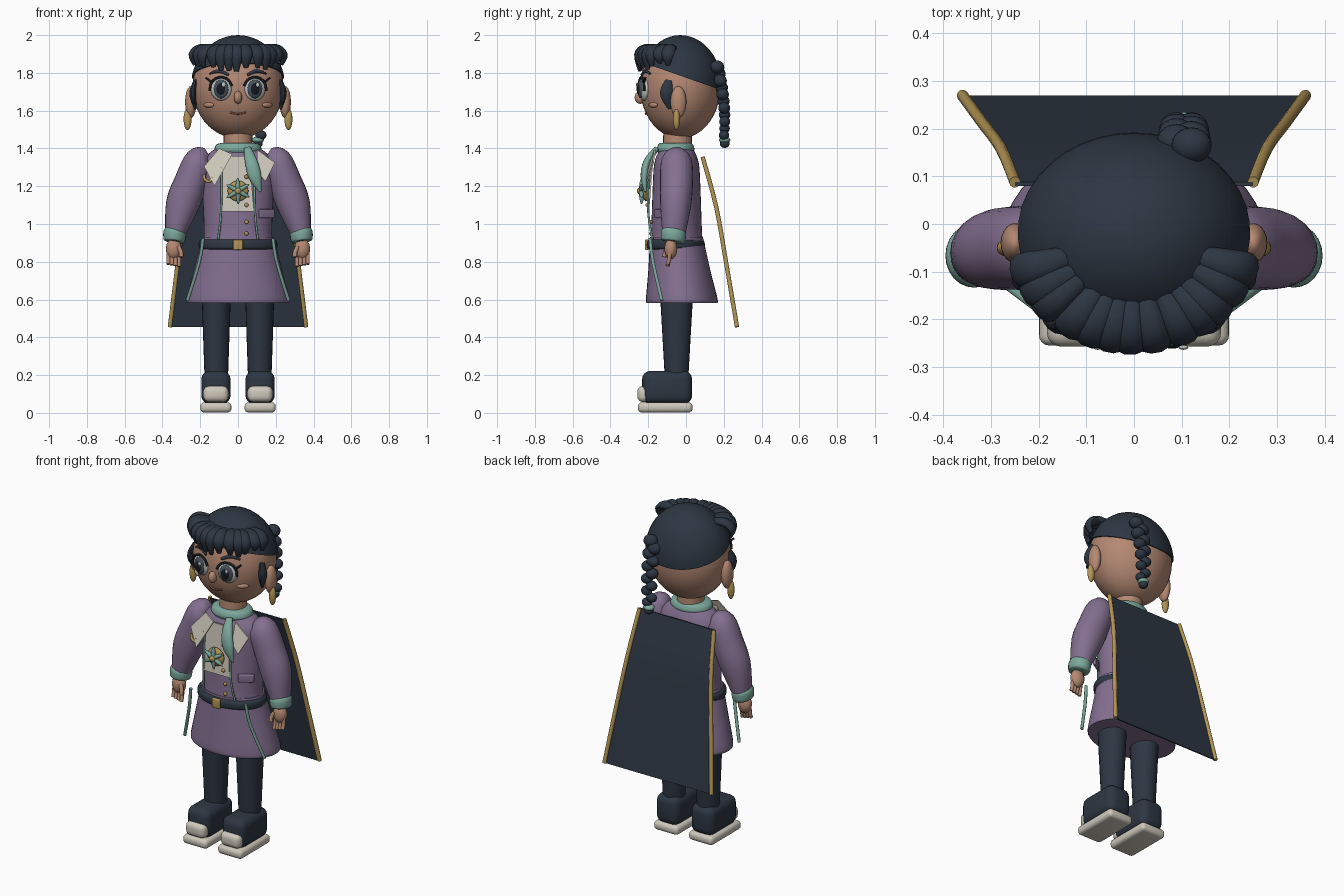
import bpy, bmesh, math, random
from mathutils import Vector, Matrix, Euler

random.seed(4)
if "Cube" in bpy.data.objects:
    bpy.data.objects.remove(bpy.data.objects["Cube"], do_unlink=True)


def material(name, *rgb):
    m = bpy.data.materials.new(name)
    m.use_nodes = True
    m.diffuse_color = (*rgb, 1)
    m.node_tree.nodes["Principled BSDF"].inputs["Base Color"].default_value = (*rgb, 1)
    return m


navy = material("navy", .026, .037, .055)
purple = material("dusty_purple", .23, .16, .28)
teal = material("sea_green", .2, .39, .33)
skin = material("warm_skin", .46, .25, .17)
cream = material("cream", .62, .58, .5)
gold = material("old_gold", .45, .3, .09)
eye_white = material("eye_white", .55, .57, .55)
iris = material("iris_grey", .06, .08, .1)
black = material("ink", .008, .01, .015)
lip = material("lip_brown", .25, .09, .06)


def make(name, bm, mat, angle=40):
    bmesh.ops.recalc_face_normals(bm, faces=bm.faces)
    mesh = bpy.data.meshes.new(name)
    bm.to_mesh(mesh)
    bm.free()
    mesh.materials.append(mat)
    obj = bpy.data.objects.new(name, mesh)
    bpy.context.collection.objects.link(obj)
    bpy.ops.object.select_all(action="DESELECT")
    bpy.context.view_layer.objects.active = obj
    obj.select_set(True)
    bpy.ops.object.shade_smooth_by_angle(angle=math.radians(angle))
    return obj


def placed(loc, size, rot=(0, 0, 0)):
    return Matrix.LocRotScale(Vector(loc), Euler(rot), Vector(size))


def ellipsoid(name, loc, radii, mat, rot=(0, 0, 0), detail=20):
    bm = bmesh.new()
    bmesh.ops.create_uvsphere(bm, u_segments=detail, v_segments=detail // 2 + 2,
                              radius=1, matrix=placed(loc, radii, rot))
    return make(name, bm, mat)


def box(name, loc, size, mat, bevel, rot=(0, 0, 0)):
    bm = bmesh.new()
    bmesh.ops.create_cube(bm, size=1, matrix=placed(loc, size, rot))
    bmesh.ops.bevel(bm, geom=bm.edges[:], offset=bevel, segments=4,
                    profile=.5, affect="EDGES")
    return make(name, bm, mat, 50)


def plate(name, points, mat, thickness=-.009):
    bm = bmesh.new()
    face = bm.faces.new([bm.verts.new(p) for p in points])
    new = bmesh.ops.extrude_face_region(bm, geom=[face], use_keep_orig=True)["geom"]
    bmesh.ops.translate(bm, vec=(0, thickness, 0),
                        verts=[g for g in new if isinstance(g, bmesh.types.BMVert)])
    return make(name, bm, mat, 20)


def smooth_path(p, steps):
    out = []
    for i in range(len(p) - 1):
        a, b, c, d = p[max(i - 1, 0)], p[i], p[i + 1], p[min(i + 2, len(p) - 1)]
        for k in range(steps):
            t = k / steps
            out.append([y + t * (z - x) / 2 + t * t * (x - 2.5 * y + 2 * z - w / 2)
                        + t ** 3 * (1.5 * (y - z) + (w - x) / 2)
                        for x, y, z, w in zip(a, b, c, d)])
    return out + [list(p[-1])]


# Sweep an ellipse along a path whose points are x, y, z, half width, half depth
def sweep(name, points, mat, side=(1, 0, 0), level=False, sides=16, steps=4):
    path = smooth_path(points, steps)
    bm, rings = bmesh.new(), []
    for i, (x, y, z, a, b) in enumerate(path):
        t = Vector(path[min(i + 1, len(path) - 1)][:3]) - Vector(path[max(i - 1, 0)][:3])
        t = Vector((0, 0, 1)) if level else t.normalized()
        u = Vector(side)
        u = (u - t * u.dot(t)).normalized()
        v = t.cross(u)
        angles = [math.tau * k / sides for k in range(sides)]
        rings.append([bm.verts.new(Vector((x, y, z)) + u * max(a, .001) * math.cos(q)
                                   + v * max(b, .001) * math.sin(q)) for q in angles])
    for r, q in zip(rings, rings[1:]):
        for k in range(sides):
            n = (k + 1) % sides
            bm.faces.new((r[k], r[n], q[n], q[k]))
    bm.faces.new(rings[0])
    bm.faces.new(rings[-1])
    return make(name, bm, mat, 50)


def tube(name, points, r, mat, side=(1, 0, 0)):
    return sweep(name, [(*p, r, r) for p in points], mat, side, sides=10)


def face_y(x, z):
    return -.03 - .212 * math.sqrt(1 - (x / .24) ** 2 - ((z - 1.725) / .272) ** 2)


# Head, neck and collar
ellipsoid("head", (0, -.03, 1.725), (.24, .212, .272), skin, detail=40)
sweep("neck", [(0, -.045, 1.38, .078, .078), (0, -.045, 1.52, .074, .074)], skin, level=True, sides=24)
sweep("collar", [(0, -.055, 1.375, .115, .09), (0, -.055, 1.395, .125, .1),
                 (0, -.055, 1.42, .115, .092), (0, -.055, 1.43, .085, .08)], teal, level=True, sides=28)

# Hair cap cut along a sloping hairline
bm = bmesh.new()
bmesh.ops.create_uvsphere(bm, u_segments=40, v_segments=24, radius=1,
                          matrix=placed((0, -.03, 1.725), (.25, .222, .275)))
bmesh.ops.bisect_plane(bm, geom=bm.verts[:] + bm.edges[:] + bm.faces[:], clear_inner=True,
                       plane_co=(0, -.03, 1.785), plane_no=(0, .33, .94))
bmesh.ops.holes_fill(bm, edges=[e for e in bm.edges if e.is_boundary], sides=0)
make("hair_cap", bm, navy)

# Fringe locks fanned around the brow
for i in range(13):
    a = math.radians(-70 + i * 140 / 12 + random.uniform(-3, 3))
    dx, dy = math.sin(a), -math.cos(a)
    tip = 1.805 + .04 * abs(dx) ** 3 + random.uniform(0, .025)
    profile = [(.5, 1.925, .02, .015), (.85, 1.93, .034, .024),
               (1.04, 1.895, .036, .022), (1, tip, .012, .008)]
    sweep("fringe_lock", [(dx * .242 * r, -.03 + dy * .215 * r, z, w, d)
                          for r, z, w, d in profile], navy, side=(-dy, dx, 0), sides=10)

# Braid of alternating beads with a tie
for i in range(11):
    t = i / 10
    r = .042 - .012 * t
    ellipsoid("braid_bead", (.105 + .016 * (-1) ** i, .165 + .04 * math.sin(t * 2), 1.83 - .36 * t),
              (r, r * .9, r * .85), navy)
ellipsoid("braid_tie", (.105, .205, 1.445), (.032, .03, .018), teal)
ellipsoid("braid_tail", (.105, .205, 1.425), (.026, .026, .022), navy)

# Face
ellipsoid("nose", (0, -.242, 1.67), (.022, .03, .034), skin)
tube("mouth", [(x, face_y(x, 1.585) - .002, 1.583 + 5 * x * x) for x in (-.04, -.02, 0, .02, .04)],
     .005, lip, side=(0, 0, 1))
for s in (-1, 1):
    ex, ez, tilt = s * .09, 1.715, (0, 0, s * .3)
    ellipsoid("eye", (ex, -.223, ez), (.058, .026, .062), eye_white, tilt)
    ellipsoid("iris", (ex, -.238, ez), (.042, .018, .05), iris, tilt)
    ellipsoid("pupil", (ex, -.247, ez), (.027, .013, .034), black, tilt)
    ellipsoid("eye_glint", (ex + .014, -.259, ez + .022), (.01, .005, .012), eye_white)
    arc = [math.radians(d) for d in (-10, 25, 60, 95, 130, 165)]
    tube("upper_lash", [(ex + s * .06 * math.cos(q), -.236 + .014 * math.cos(q),
                         ez + .062 * math.sin(q)) for q in arc], .007, black, side=(0, 1, 0))
    tube("lash_tip", [(ex + s * .05, -.222, ez + .035), (ex + s * .08, -.215, ez + .06)],
         .006, black, side=(0, 1, 0))
    sweep("eyebrow", [(s * x, face_y(x, z) - .004, z, .006, w) for x, z, w in
                      ((.05, 1.79, .007), (.1, 1.81, .01), (.15, 1.795, .004))],
          navy, side=(0, 1, 0), sides=8)
    ellipsoid("cheek", (s * .155, face_y(.155, 1.63), 1.63), (.034, .012, .014), skin, (0, 0, s * .7))
    ellipsoid("ear", (s * .25, -.04, 1.645), (.03, .042, .085), skin)
    ellipsoid("earring", (s * .267, -.05, 1.555), (.021, .018, .058), gold)
    sweep("side_lock", [(s * .225, -.09, 1.76, .01, .02), (s * .24, -.105, 1.69, .018, .035),
                        (s * .225, -.085, 1.61, .006, .01)], navy, sides=10)

# Jacket body, skirt, belt
sweep("jacket", [(0, -.05, .9, .195, .142), (0, -.05, .95, .18, .135), (0, -.05, 1.2, .19, .126),
                 (0, -.05, 1.32, .19, .118), (0, -.05, 1.385, .14, .094), (0, -.05, 1.41, .08, .07)],
      purple, level=True, sides=36)
sweep("skirt", [(0, -.05, .93, .19, .14), (0, -.035, .75, .235, .165),
                (0, -.022, .6, .272, .19), (0, -.022, .583, .262, .182)], purple, level=True, sides=36)
sweep("belt", [(0, -.055, .865, .195, .14), (0, -.055, .875, .207, .153),
               (0, -.055, .905, .207, .153), (0, -.055, .918, .195, .14)], navy, level=True, sides=36)
box("buckle", (0, -.208, .89), (.052, .018, .055), gold, .005)

# Shirt front, lapels and scarf
plate("shirt_front", [(-.09, -.172, 1.36), (.06, -.172, 1.36), (.085, -.195, 1.065),
                      (-.09, -.195, 1.065)], cream)
plate("right_lapel", [(-.1, -.16, 1.4), (-.18, -.19, 1.305), (-.125, -.215, 1.2), (-.03, -.185, 1.37)], cream)
plate("left_lapel", [(.1, -.16, 1.395), (.195, -.17, 1.325), (.145, -.2, 1.225), (.1, -.195, 1.28)], cream)
sweep("scarf_tail", [(.05, -.155, 1.4, .02, .014), (.07, -.205, 1.33, .033, .02),
                     (.09, -.22, 1.25, .034, .02), (.118, -.215, 1.17, .006, .006)], teal)

# Star brooch, pendant, buttons and pocket
ellipsoid("brooch_disc", (0, -.212, 1.175), (.055, .02, .055), gold)
for k in range(3):
    ellipsoid("brooch_star_arm", (0, -.235, 1.175), (.07, .014, .013), teal, (0, k * math.pi / 3 + .5, 0))
ellipsoid("brooch_stone", (0, -.248, 1.175), (.017, .012, .017), gold)
tube("pendant", [(-.135, -.205, 1.25), (-.15, -.205, 1.225), (-.175, -.195, 1.235), (-.18, -.19, 1.26)],
     .008, gold, side=(0, 1, 0))
for x, z in ((.045, 1.25), (.045, 1.1), (.045, 1.01), (.045, .95)):
    ellipsoid("button", (x, -.205 if z > 1.06 else -.186, z), (.011, .009, .011), gold)
box("pocket_flap", (.152, -.138, 1.055), (.09, .02, .048), purple, .006, (0, 0, .55))

# Cape with gold edges
edge = [(.25, .088, 1.355), (.28, .16, 1.09), (.32, .215, .78), (.36, .27, .455)]
bm = bmesh.new()
rows = [[bm.verts.new((s * x, y, z)) for s in (-1, 1)] for x, y, z, *_ in smooth_path(edge, 4)]
for a, b in zip(rows, rows[1:]):
    bm.faces.new((a[0], a[1], b[1], b[0]))
new = bmesh.ops.extrude_face_region(bm, geom=bm.faces[:], use_keep_orig=True)["geom"]
bmesh.ops.translate(bm, vec=(0, -.008, 0), verts=[g for g in new if isinstance(g, bmesh.types.BMVert)])
make("cape", bm, navy)

for s in (-1, 1):
    tube("cape_edge", [(s * x, y, z) for x, y, z in edge], .012, gold)
    # Sleeves and hands
    sweep("sleeve", [(s * .16, -.05, 1.375, .03, .03), (s * .2, -.05, 1.34, .078, .08),
                     (s * .25, -.05, 1.22, .088, .087), (s * .295, -.055, 1.1, .088, .082),
                     (s * .335, -.065, .94, .052, .06)], purple, sides=24)
    sweep("cuff", [(s * .333, -.065, .965, .05, .058), (s * .335, -.066, .955, .06, .067),
                   (s * .337, -.067, .915, .057, .064), (s * .338, -.068, .905, .045, .05)],
          teal, sides=24)
    ellipsoid("palm", (s * .34, -.08, .868), (.042, .034, .055), skin)
    for k in range(4):
        x = s * (.312 + .019 * k)
        tube("finger", [(x, -.085, .85), (x, -.09, .81), (x, -.098, .775 + .004 * k)], .0105, skin)
    tube("thumb", [(s * .315, -.1, .88), (s * .302, -.11, .85), (s * .302, -.115, .825)], .012, skin)
    # Green trims
    tube("skirt_trim", [(s * .185, -.19, .925), (s * .205, -.175, .8), (s * .268, -.128, .595)], .009, teal)
    tube("jacket_piping", [(s * .088, -.198, 1.3), (s * .09, -.2, 1.065), (s * .105, -.178, .92)], .006, teal)
    # Legs and boots
    sweep("leg", [(s * .115, -.05, .18, .062, .062), (s * .115, -.05, .62, .077, .087)],
          navy, level=True, sides=24)
    box("boot", (s * .117, -.1, .135), (.155, .265, .175), navy, .045)
    box("toe_cap", (s * .117, -.215, .1), (.132, .085, .085), cream, .03)
    box("sole", (s * .117, -.11, .029), (.165, .29, .054), cream, .022)
